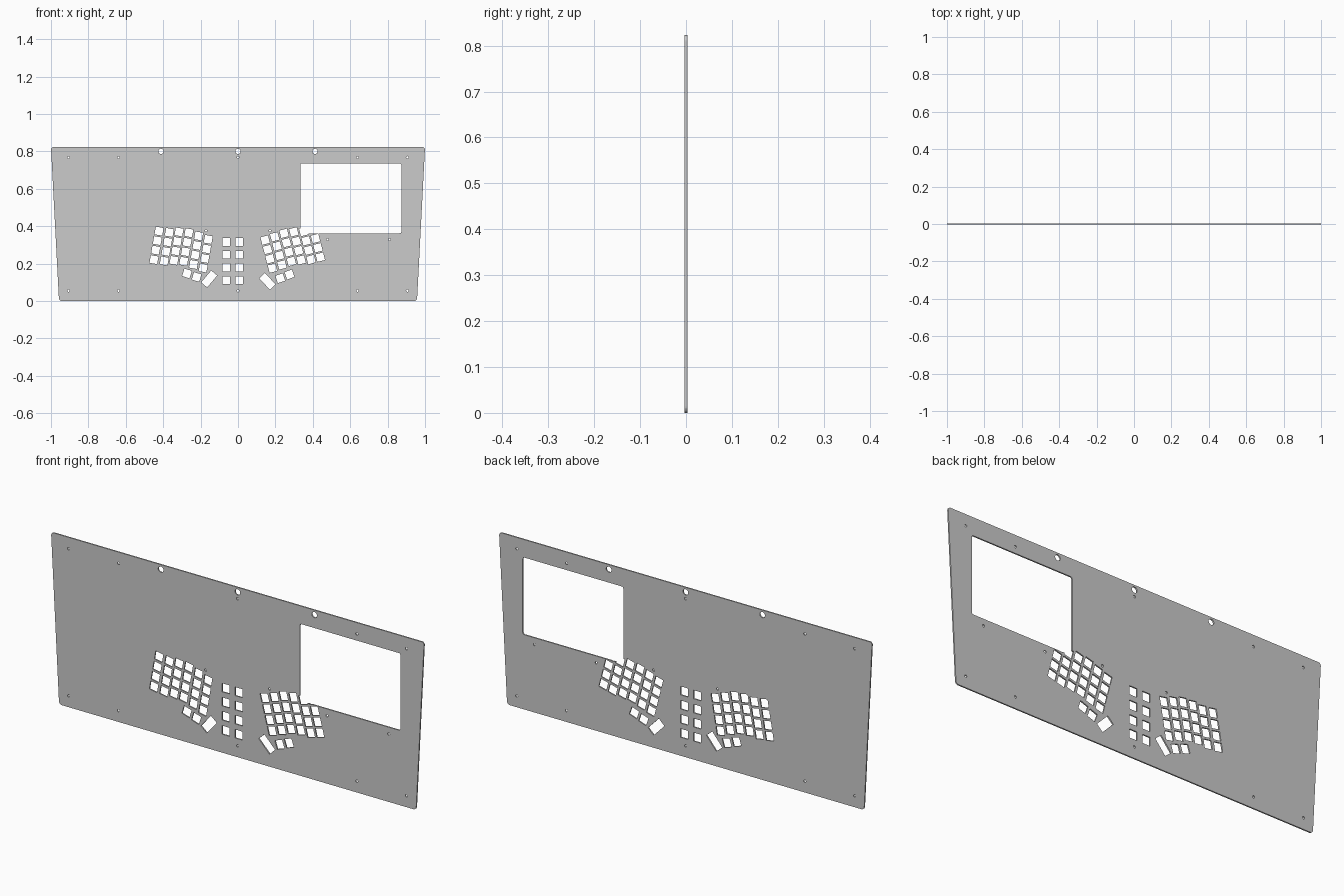
import bpy, bmesh
from math import radians, sin, cos, tau, pi
from mathutils import Vector, Matrix

if "Cube" in bpy.data.objects:
    bpy.data.objects.remove(bpy.data.objects["Cube"])

PX = 187.0          # plan units per model unit
KEY = 0.0415        # switch cut-out size
HALF_T = 0.0033     # half thickness of the plate


def plan(x, y):
    """Plan coordinates to plate coordinates."""
    return Vector(((x - 238) / PX, (301 - y) / PX))


def circle(c, r, n=24):
    return [(c.x + r * cos(tau * i / n), c.y + r * sin(tau * i / n)) for i in range(n)]


def rect(c, w, h, deg=0):
    rot = Matrix.Rotation(radians(deg), 2)
    return [c + rot @ Vector((sx * w / 2, sy * h / 2))
            for sx, sy in ((-1, -1), (1, -1), (1, 1), (-1, 1))]


def rounded(points, r, n=6):
    """Round every corner of a convex outline."""
    out = []
    pts = [Vector(p) for p in points]
    for i, p in enumerate(pts):
        a = p + (pts[i - 1] - p).normalized() * r
        b = p + (pts[(i + 1) % len(pts)] - p).normalized() * r
        c = a + b - p
        for k in range(n + 1):
            t = k / n * pi / 2
            out.append(c + (a - c) * cos(t) + (b - c) * sin(t))
    return out


def sheet(name, loops, half):
    """Upright extruded sheet: first loop is the outline, the rest are holes."""
    cu = bpy.data.curves.new(name, 'CURVE')
    cu.dimensions, cu.fill_mode, cu.extrude = '2D', 'BOTH', half
    for loop in loops:
        sp = cu.splines.new('POLY')
        sp.points.add(len(loop) - 1)
        for pt, co in zip(sp.points, loop):
            pt.co = (co[0], co[1], 0, 1)
        sp.use_cyclic_u = True
    tmp = bpy.data.objects.new(name + "_curve", cu)
    bpy.context.collection.objects.link(tmp)
    bpy.context.view_layer.update()
    me = bpy.data.meshes.new_from_object(tmp.evaluated_get(bpy.context.evaluated_depsgraph_get()))
    bpy.data.objects.remove(tmp)
    bm = bmesh.new()
    bm.from_mesh(me)
    bmesh.ops.remove_doubles(bm, verts=bm.verts, dist=1e-5)
    bmesh.ops.rotate(bm, verts=bm.verts, matrix=Matrix.Rotation(pi / 2, 3, 'X'))
    bmesh.ops.recalc_face_normals(bm, faces=bm.faces)
    bm.to_mesh(me)
    bm.free()
    for p in me.polygons:
        p.use_smooth = False
    ob = bpy.data.objects.new(name, me)
    bpy.context.collection.objects.link(ob)
    return ob


# Plate outline, slightly wider at the top
loops = [rounded([(-0.957, 0), (0.957, 0), (1, 0.823), (-1, 0.823)], 0.014)]

# Staggered key columns: bottom key of each column, stepping up four rows
left = [(154, 259.7), (164.3, 261), (174, 260.5), (183.8, 261.3), (193.6, 264.5), (203.2, 268)]
right = [(272.4, 268.2), (281.9, 264.9), (291.3, 261.4), (301.1, 260), (311, 259.6), (320.3, 257.2)]
for cols, deg in ((left, -10), (right, 14.5)):
    for x, y in cols:
        for row in range(4):
            d = row * 9.65
            loops.append(rect(plan(x - d * sin(radians(deg)), y - d * cos(radians(deg))), KEY, KEY, deg))

# Centre key block
for x in (226.2, 239.2):
    for row in range(4):
        loops.append(rect(plan(x, 242 + 12.8 * row), KEY, KEY))

# Thumb keys, the inner one of each hand is double length
for x, y, w, deg in ((187, 273.5, KEY, -17), (196.6, 277, KEY, -17), (209.2, 279, 0.083, 50),
                     (289.5, 274.6, KEY, 19), (280.2, 278.3, KEY, 19), (267.4, 281.4, 0.083, -46)):
    loops.append(rect(plan(x, y), w, KEY, deg))

# Screw holes and cable holes
for x in (68.5, 118.5, 238, 357.5, 407.3):
    for y in (157.4, 290.8):
        loops.append(circle(plan(x, y), 0.006, 16))
for x, y in ((206, 230.7), (270, 230.7), (327.6, 239.5), (389.5, 239.5)):
    loops.append(circle(plan(x, y), 0.006, 16))
for x in (161, 238, 315):
    loops.append(circle(plan(x, 151.4), 0.014))

# Keys that run into the screen window are cut separately
x0, x1, z0, z1 = 0.334, 0.873, 0.362, 0.736
merged = [l for l in loops[1:] if any(p[0] > x0 and p[1] > z0 and p[0] < x1 and p[1] < z1 for p in l)]
plate = sheet("keyboard_plate", [l for l in loops if not any(l is m for m in merged)], HALF_T)
window = rounded([(x0, z0), (x1, z0), (x1, z1), (x0, z1)], 0.009)

for i, loop in enumerate([window] + merged):
    cutter = sheet(f"window_cutter_{i}", [loop], 0.02)
    cutter.hide_render = True
    mod = plate.modifiers.new("cut", 'BOOLEAN')
    mod.operation, mod.solver, mod.object = 'DIFFERENCE', 'EXACT', cutter
    bpy.context.view_layer.objects.active = plate
    bpy.ops.object.modifier_apply(modifier=mod.name)
    bpy.data.objects.remove(cutter)
